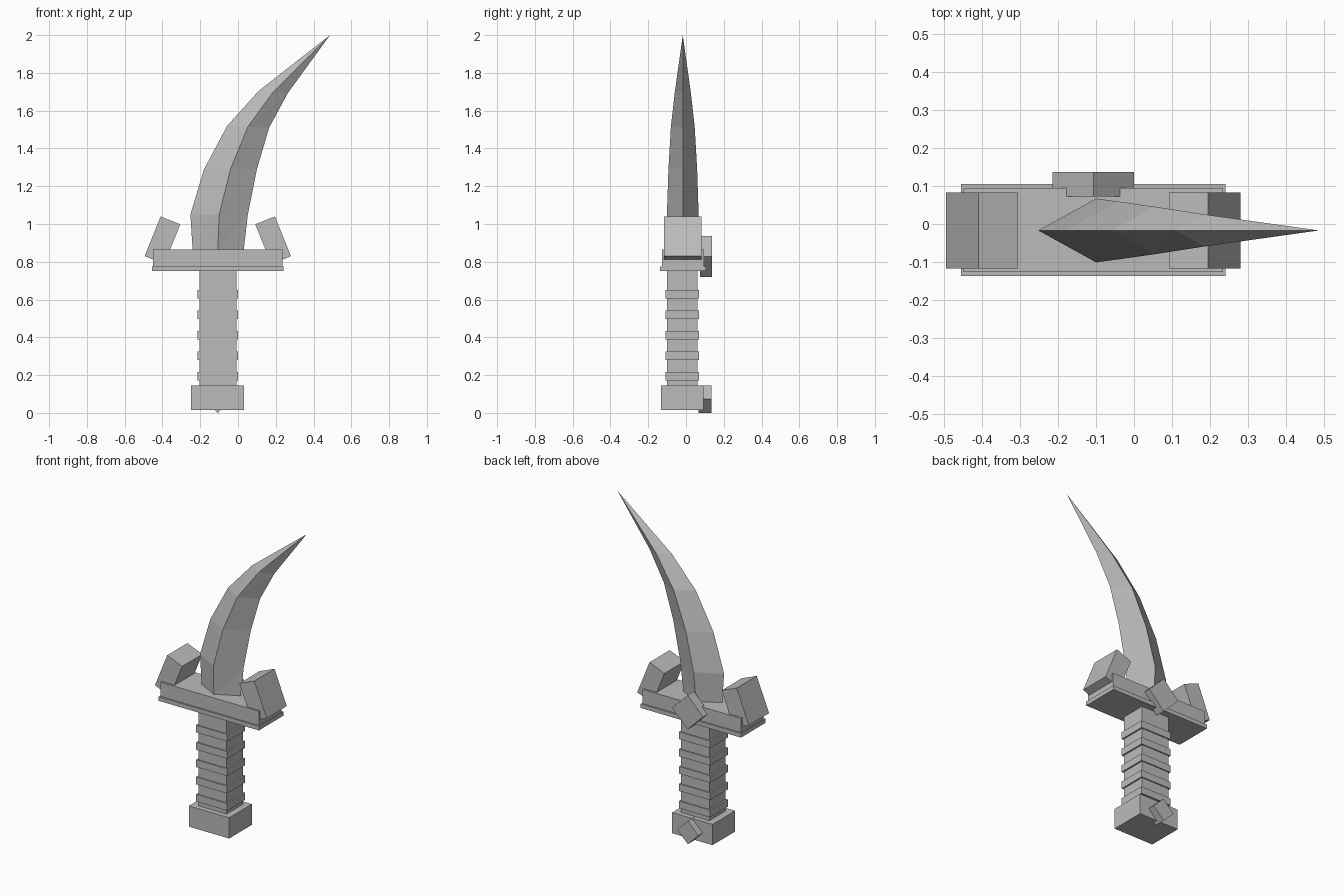
import bpy
import bmesh
from math import radians
from mathutils import Matrix

if "Cube" in bpy.data.objects:
    bpy.data.objects.remove(bpy.data.objects["Cube"], do_unlink=True)

CX, CY = -0.107, -0.017   # axis of the hilt

metal = bpy.data.materials.new("plain grey")
metal.use_nodes = True
GREY = (0.5, 0.5, 0.5, 1)
metal.diffuse_color = GREY
metal.node_tree.nodes["Principled BSDF"].inputs["Base Color"].default_value = GREY


def finish(name, bm):
    bmesh.ops.recalc_face_normals(bm, faces=bm.faces)
    mesh = bpy.data.meshes.new(name)
    bm.to_mesh(mesh)
    bm.free()
    mesh.materials.append(metal)
    obj = bpy.data.objects.new(name, mesh)
    bpy.context.collection.objects.link(obj)
    return obj


def box(name, centre, size, tilt=0):
    """Box turned about the y axis by tilt degrees."""
    bm = bmesh.new()
    bmesh.ops.create_cube(bm, size=1, matrix=Matrix.Diagonal((*size, 1)))
    obj = finish(name, bm)
    obj.location = centre
    obj.rotation_euler.y = radians(tilt)
    return obj


# Handle with its raised grip rings
box("pommel", (-0.108, -0.021, 0.08), (0.28, 0.225, 0.13))
box("handle", (CX, -0.02, 0.45), (0.196, 0.162, 0.64))
for i in range(5):
    box(f"grip_ring_{i + 1}", (CX, -0.02, 0.194 + i * 0.1085), (0.216, 0.177, 0.045))

# Guard
box("guard_base", (CX, -0.016, 0.763), (0.696, 0.242, 0.026))
box("guard_block", (CX, -0.016, 0.82), (0.684, 0.222, 0.09))
for side, name in ((-1, "right_prong"), (1, "left_prong")):
    box(name, (CX + side * 0.293, CY, 0.914), (0.112, 0.2, 0.227), -side * 22)

# Diamond studs on the back
box("guard_stud", (CX, 0.105, 0.828), (0.152, 0.064, 0.152), 45)
box("pommel_stud", (CX, 0.1, 0.073), (0.103, 0.07, 0.103), 45)

# Blade: diamond sections as (left x, z), (ridge x, z), (right x, z), half depth
sections = [
    ((-0.24, 0.86), (-0.107, 0.86), (0.03, 0.86), 0.07),
    ((-0.252, 1.05), (-0.1, 1.05), (0.052, 1.05), 0.084),
    ((-0.18, 1.29), (-0.04, 1.29), (0.1, 1.29), 0.076),
    ((-0.057, 1.52), (0.052, 1.515), (0.165, 1.51), 0.063),
    ((0.11, 1.705), (0.187, 1.7), (0.265, 1.695), 0.042),
]
bm = bmesh.new()
rings = []
for left, ridge, right, depth in sections:
    points = ((left, 0), (ridge, -depth), (right, 0), (ridge, depth))
    rings.append([bm.verts.new((p[0], CY + y, p[1])) for p, y in points])
for low, high in zip(rings, rings[1:]):
    for k in range(4):
        n = (k + 1) % 4
        # Split each side from its outer edge down to the ridge
        if k % 2 == 0:
            bm.faces.new((low[k], low[n], high[k]))
            bm.faces.new((low[n], high[n], high[k]))
        else:
            bm.faces.new((low[k], low[n], high[n]))
            bm.faces.new((low[k], high[n], high[k]))
tip = bm.verts.new((0.487, CY, 2.0))
for k in range(4):
    bm.faces.new((rings[-1][k], rings[-1][(k + 1) % 4], tip))
bm.faces.new(rings[0][::-1])
finish("blade", bm)
